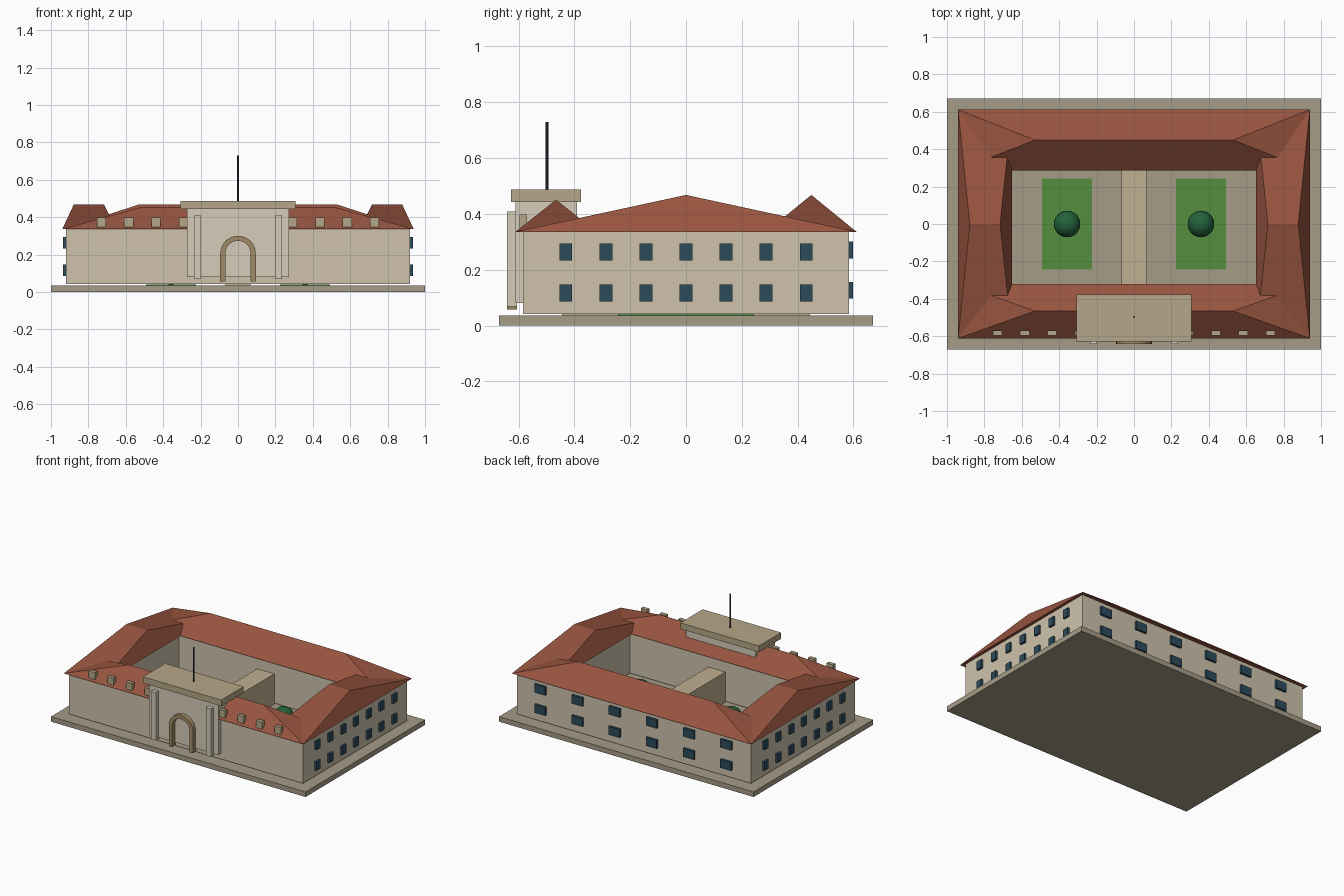
import bpy, bmesh, math

if "Cube" in bpy.data.objects:
    bpy.data.objects.remove(bpy.data.objects["Cube"])


def material(name, r, g, b):
    m = bpy.data.materials.new(name)
    m.diffuse_color = [(c / 255) ** 2.2 for c in (r, g, b)] + [1]
    m.use_nodes = True
    m.node_tree.nodes["Principled BSDF"].inputs["Base Color"].default_value = m.diffuse_color
    return m


STONE = material("stone", 164, 155, 134)
WALL = material("wall", 205, 193, 170)
GATE = material("gate_stone", 213, 203, 184)
TRIM = material("trim", 180, 165, 135)
PATH = material("passage", 192, 174, 143)
ARCH = material("arch", 160, 138, 102)
ROOF = material("roof_tile", 150, 85, 65)
GLASS = material("glass", 48, 76, 92)
GRASS = material("grass", 85, 140, 65)
LEAF = material("leaf", 40, 98, 62)
METAL = material("metal", 50, 58, 68)
BARK = material("bark", 95, 70, 50)


def mesh_object(name, verts, faces, mat):
    me = bpy.data.meshes.new(name)
    bm = bmesh.new()
    vs = [bm.verts.new(v) for v in verts]
    for f in faces:
        bm.faces.new([vs[i] for i in f])
    bmesh.ops.recalc_face_normals(bm, faces=bm.faces)
    bm.to_mesh(me)
    bm.free()
    me.materials.append(mat)
    ob = bpy.data.objects.new(name, me)
    bpy.context.collection.objects.link(ob)
    return ob


def box(name, x, y, z, mat):
    """Box from (low, high) pairs on each axis."""
    verts = [(a, b, c) for a in x for b in y for c in z]
    faces = [(0, 1, 3, 2), (4, 5, 7, 6), (0, 1, 5, 4), (2, 3, 7, 6), (0, 2, 6, 4), (1, 3, 7, 5)]
    return mesh_object(name, verts, faces, mat)


def hip_roof(name, x, y, ridge_x, z, top):
    """Hip roof with its ridge running along x in the middle of y."""
    ym = sum(y) / 2
    verts = [(x[0], y[0], z), (x[1], y[0], z), (x[1], y[1], z), (x[0], y[1], z),
             (ridge_x[0], ym, top), (ridge_x[1], ym, top)]
    faces = [(0, 1, 2, 3), (0, 1, 5, 4), (2, 3, 4, 5), (0, 3, 4), (1, 2, 5)]
    return mesh_object(name, verts, faces, mat=ROOF)


def around(c, w):
    return (c - w / 2, c + w / 2)


def cylinder(name, x, y, z, r, mat, sides=12):
    bpy.ops.mesh.primitive_cylinder_add(vertices=sides, radius=r, depth=z[1] - z[0],
                                        location=(x, y, sum(z) / 2))
    ob = bpy.context.object
    ob.name = name
    ob.data.materials.append(mat)
    bpy.ops.object.shade_smooth_by_angle()
    return ob


# Base and four wings round the courtyard
WZ = (0.042, 0.336)
box("base", (-1, 1), (-0.67, 0.67), (0, 0.036), STONE)
box("front_wing", (-0.92, 0.92), (-0.583, -0.345), WZ, WALL)
box("back_wing", (-0.92, 0.92), (0.312, 0.583), WZ, WALL)
hip_roof("front_roof", (-0.94, 0.94), (-0.611, -0.32), (-0.53, 0.53), 0.336, 0.451)
hip_roof("back_roof", (-0.94, 0.94), (0.287, 0.611), (-0.53, 0.53), 0.336, 0.468)
for s, side in ((-1, "left"), (1, "right")):
    box(side + "_wing", sorted((s * 0.68, s * 0.92)), (-0.583, 0.583), WZ, WALL)
    hip_roof(side + "_roof", sorted((s * 0.652, s * 0.94)), (-0.611, 0.611),
             sorted((s * 0.716, s * 0.878)), 0.336, 0.468)
    # Side windows, two rows of seven
    for zc in (0.117, 0.263):
        for i in range(-3, 4):
            box(side + "_window", sorted((s * 0.915, s * 0.935)), around(i * 0.1435, 0.046),
                around(zc, 0.061), GLASS)

# Back windows, two rows of six
for zc in (0.127, 0.271):
    for i in range(6):
        box("back_window", around(-0.73 + i * 0.292, 0.085), (0.575, 0.599),
            around(zc, 0.06), GLASS)

# Gatehouse with cornice slab, pilasters and flagpole
box("gatehouse", (-0.273, 0.273), (-0.611, -0.39), (0.081, 0.446), GATE)
box("gatehouse_slab", (-0.308, 0.308), (-0.627, -0.377), (0.443, 0.487), TRIM)
for s in (-1, 1):
    box("pilaster", around(s * 0.216, 0.038), (-0.641, -0.605), (0.069, 0.409), GATE)
cylinder("flagpole", 0, -0.498, (0.48, 0.73), 0.005, METAL, 10)

# Arch surround: an inverted U profile given depth
profile = [(r, z) for r, z in ((1, 0.057),)]
N = 20
rings = []
for k in range(-1, N + 2):
    a = math.pi * min(max(k, 0), N) / N
    for y in (-0.641, -0.605):
        for r in (0.068, 0.095):
            z = 0.057 if k in (-1, N + 1) else 0.206 + r * math.sin(a)
            rings.append((r * math.cos(a), y, z))
loop = (0, 1, 3, 2)
faces = [(4 * k + loop[j], 4 * k + loop[(j + 1) % 4],
          4 * k + 4 + loop[(j + 1) % 4], 4 * k + 4 + loop[j])
         for k in range(N + 2) for j in range(4)]
faces += [loop, tuple(4 * (N + 2) + j for j in loop)]
arch = mesh_object("entrance_arch", rings, faces, ARCH)
bpy.context.view_layer.objects.active = arch
arch.select_set(True)
bpy.ops.object.shade_smooth_by_angle()

# Small blocks along the front eave
for i in range(2, 6):
    for s in (-1, 1):
        box("eave_block", around(s * 0.146 * i, 0.049), (-0.597, -0.57), (0.338, 0.398), TRIM)

# Courtyard: covered passage, lawns and round trees
box("passage", (-0.067, 0.067), (-0.445, 0.445), (0.034, 0.25), PATH)
for s in (-1, 1):
    box("lawn", around(s * 0.358, 0.266), (-0.243, 0.243), (0.03, 0.041), GRASS)
    cylinder("tree_trunk", s * 0.358, 0, (0.038, 0.11), 0.014, BARK)
    bpy.ops.mesh.primitive_uv_sphere_add(segments=24, ring_count=12, radius=0.071,
                                         location=(s * 0.358, 0, 0.14))
    tree = bpy.context.object
    tree.name = "tree_crown"
    tree.data.materials.append(LEAF)
    bpy.ops.object.shade_smooth_by_angle()
